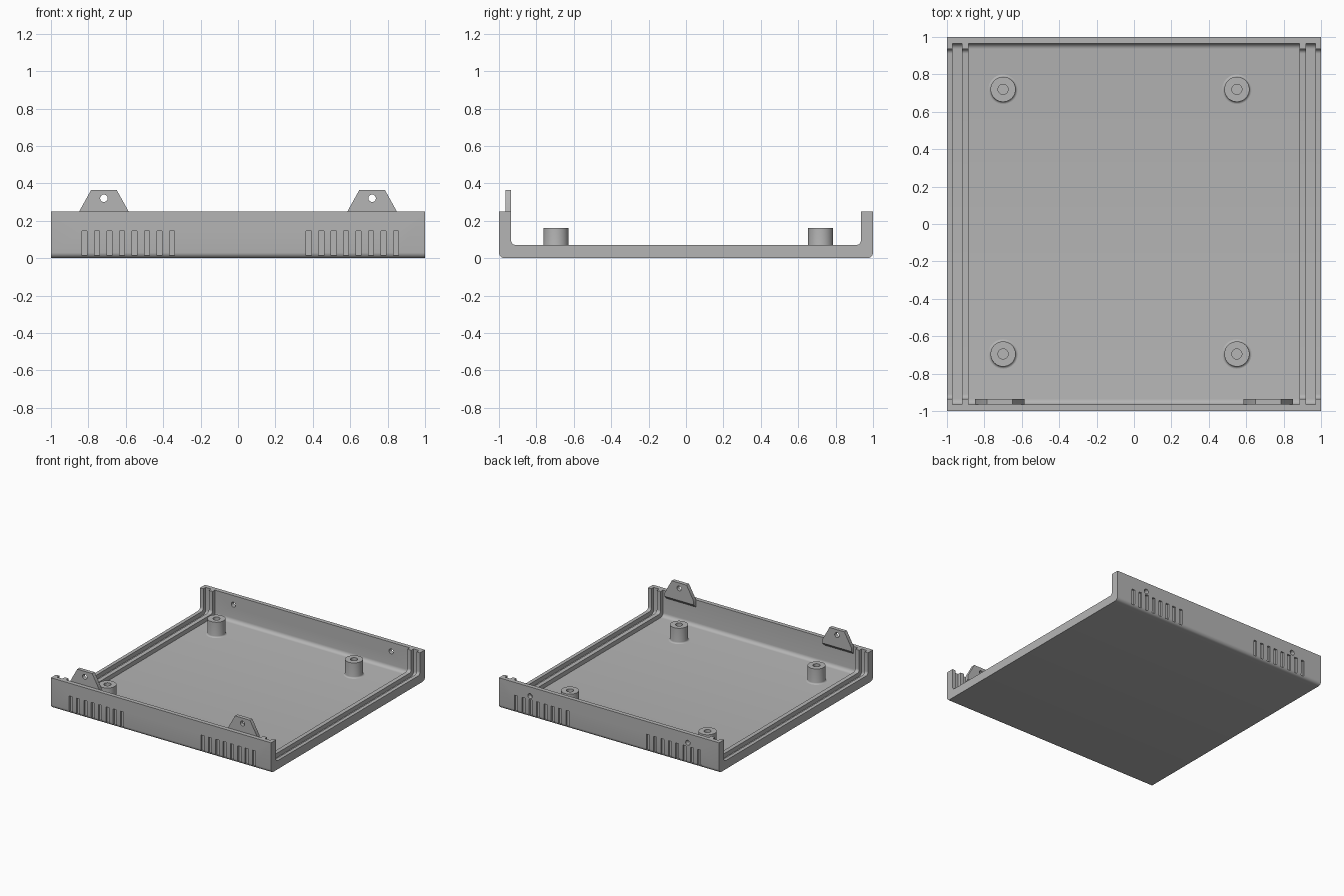
import bpy, bmesh
from math import sin, cos, pi
from mathutils import Vector

cube = bpy.data.objects.get("Cube")
if cube:
    bpy.data.objects.remove(cube, do_unlink=True)

GREY = (0.46, 0.46, 0.46, 1)
grey = bpy.data.materials.new("light grey plastic")
grey.use_nodes = True
grey.diffuse_color = GREY
grey.node_tree.nodes["Principled BSDF"].inputs["Base Color"].default_value = GREY

RIM = 0.25      # wall height
FLOOR = 0.035   # floor and wall thickness
INNER = 0.965   # inner wall face


def arc(cy, cz, r, start, steps=6):
    """Quarter circle, counter-clockwise from the start angle."""
    return [(cy + r * cos(start + pi / 2 * i / steps),
             cz + r * sin(start + pi / 2 * i / steps)) for i in range(steps + 1)]


def prism(bm, points, axis, lo, hi):
    """Extrude a 2D outline along x (points are y, z) or y (points are x, z)."""
    def place(p, d):
        return (d, p[0], p[1]) if axis == "x" else (p[0], d, p[1])
    ends = [[bm.verts.new(place(p, d)) for p in points] for d in (lo, hi)]
    faces = [bm.faces.new(e) for e in ends]
    n = len(points)
    for i in range(n):
        j = (i + 1) % n
        faces.append(bm.faces.new((ends[0][i], ends[0][j], ends[1][j], ends[1][i])))
    bmesh.ops.recalc_face_normals(bm, faces=faces)


def box(bm, x, half_w, y0, y1, z0, z1):
    prism(bm, [(x - half_w, z0), (x + half_w, z0), (x + half_w, z1), (x - half_w, z1)],
          "y", y0, y1)


def circle(x, z, r, n=24):
    return [(x + r * cos(2 * pi * i / n), z + r * sin(2 * pi * i / n)) for i in range(n)]


def finish(bm, name):
    mesh = bpy.data.meshes.new(name)
    bm.to_mesh(mesh)
    bm.free()
    mesh.materials.append(grey)
    obj = bpy.data.objects.new(name, mesh)
    bpy.context.collection.objects.link(obj)
    return obj


def activate(obj):
    bpy.ops.object.select_all(action="DESELECT")
    obj.select_set(True)
    bpy.context.view_layer.objects.active = obj


def smooth(obj):
    activate(obj)
    bpy.ops.object.shade_smooth_by_angle(angle=0.6)


def cut(obj, bm):
    """Subtract the cutter mesh and discard it."""
    cutter = finish(bm, "cutter")
    cutter.hide_render = True
    activate(obj)
    mod = obj.modifiers.new("cut", "BOOLEAN")
    mod.operation, mod.solver, mod.object = "DIFFERENCE", "EXACT", cutter
    bpy.ops.object.modifier_apply(modifier=mod.name)
    bpy.data.objects.remove(cutter, do_unlink=True)


def channel(y, z, r, top):
    """Outline of a trough with rounded lower corners."""
    return ([(y, top), (-y, top)] + arc(-y + r, z + r, r, pi)
            + arc(y - r, z + r, r, 1.5 * pi))


# Tray: thick U section along x
bm = bmesh.new()
outline = ([(1, RIM), (0.935, RIM)] + arc(0.91, 0.095, 0.025, 1.5 * pi)[::-1]
           + arc(-0.91, 0.095, 0.025, pi)[::-1] + [(-0.935, RIM), (-1, RIM)]
           + arc(-0.97, 0.03, 0.03, pi) + arc(0.97, 0.03, 0.03, 1.5 * pi))
prism(bm, outline, "x", -1, 1)
tray = finish(bm, "tray")

# Main recess and the panel grooves between the end ribs
bm = bmesh.new()
trough = channel(INNER, FLOOR, 0.03, 0.3)
for x0, x1 in ((-0.885, 0.885), (-0.97, -0.92), (0.92, 0.97)):
    prism(bm, trough, "x", x0, x1)
cut(tray, bm)

# Blind vent slots in both long walls, screw holes through the back wall
bm = bmesh.new()
for first in (-0.82, 0.378):
    for i in range(8):
        x = first + 0.0667 * i
        for y0, y1 in ((-1.05, -0.985), (0.985, 1.05)):
            box(bm, x, 0.014, y0, y1, 0.015, 0.145)
for x in (-0.717, 0.717):
    prism(bm, circle(x, 0.175, 0.02), "y", 0.9, 1.1)
cut(tray, bm)
smooth(tray)

# Screw tabs on the front wall, with a sloped foot below the rim
for side, sx in (("right", -1), ("left", 1)):
    x = sx * 0.717
    bm = bmesh.new()
    tab_outline = [(-0.132, 0.19), (0.132, 0.19), (0.132, RIM),
                   (0.068, 0.365), (-0.068, 0.365), (-0.132, RIM)]
    prism(bm, [(x + px, pz) for px, pz in tab_outline], "y", -INNER - 0.001, -0.935)
    for v in bm.verts:
        if v.co.z < 0.2 and v.co.y > -0.95:
            v.co.z += 0.03
    tab = finish(bm, side + "_screw_tab")
    bm = bmesh.new()
    prism(bm, circle(x, 0.32, 0.02), "y", -1.1, -0.9)
    cut(tab, bm)
    smooth(tab)

# Hollow standoffs with a flared foot, turned around z
flare = [(0.067 + 0.012 * (1 - sin(a)), FLOOR + 0.012 * (1 - cos(a)))
         for a in (0, pi / 8, pi / 4, 3 * pi / 8, pi / 2)]
section = [(0, FLOOR + 0.002), (0.027, FLOOR + 0.002), (0.027, 0.16), (0.067, 0.16)] + flare[::-1]
for depth, y in (("front", -0.695), ("back", 0.72)):
    for side, x in (("right", -0.7), ("left", 0.55)):
        bm = bmesh.new()
        verts = [bm.verts.new((r, 0, z)) for r, z in section]
        edges = [bm.edges.new(pair) for pair in zip(verts, verts[1:])]
        bmesh.ops.spin(bm, geom=verts + edges, cent=(0, 0, 0), axis=(0, 0, 1),
                       angle=2 * pi, steps=40)
        bmesh.ops.remove_doubles(bm, verts=bm.verts, dist=0.0005)
        bmesh.ops.recalc_face_normals(bm, faces=bm.faces)
        bmesh.ops.translate(bm, verts=bm.verts, vec=Vector((x, y, 0)))
        smooth(finish(bm, f"{depth}_{side}_standoff"))
